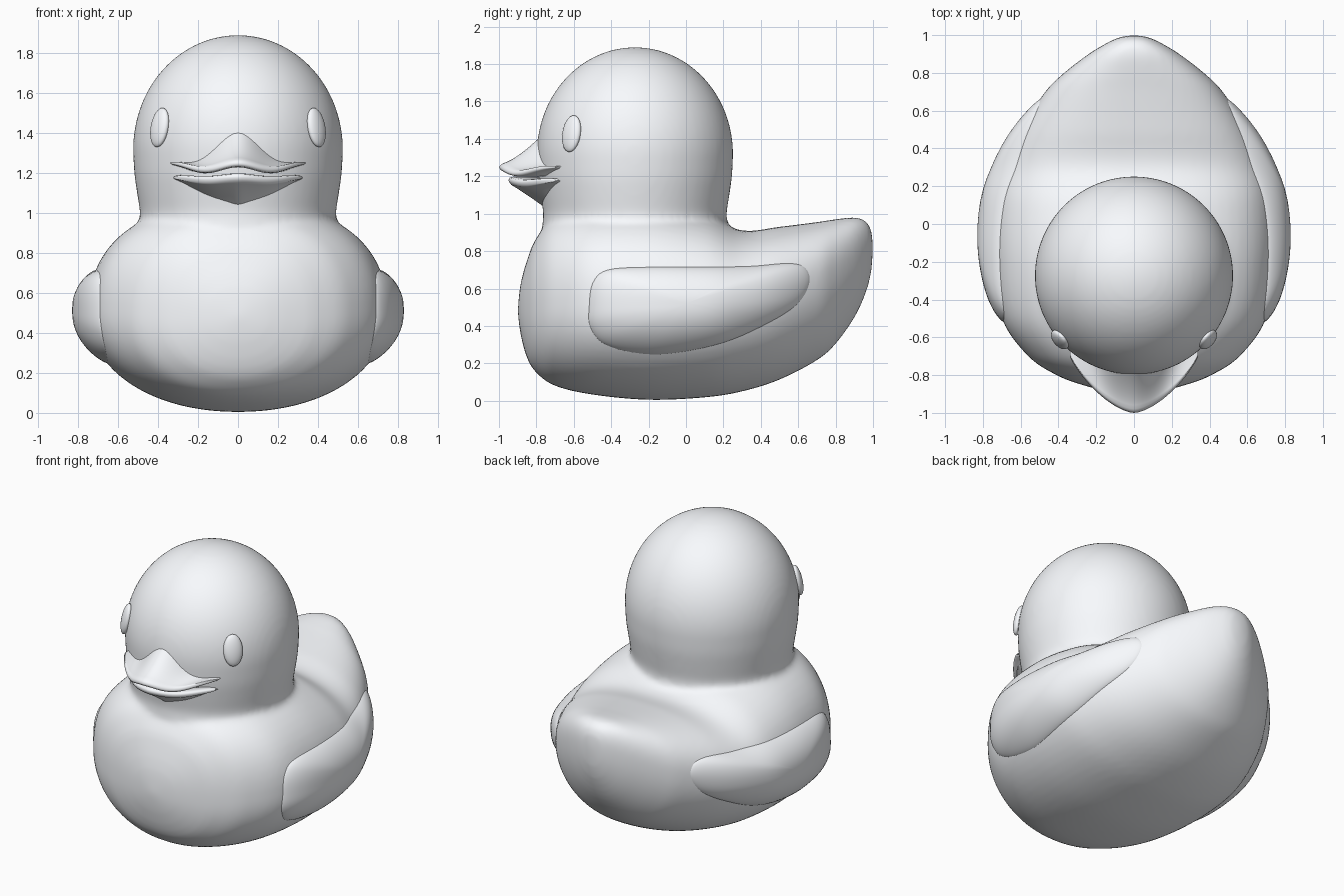
import bpy, bmesh, math
from mathutils import Vector

if "Cube" in bpy.data.objects:
    bpy.data.objects.remove(bpy.data.objects["Cube"])

HEAD_Y = -0.273
white = bpy.data.materials.new("pale_plastic")
white.diffuse_color = (.95, .97, 1.0, 1)
white.use_nodes = True
white.node_tree.nodes["Principled BSDF"].inputs["Base Color"].default_value = white.diffuse_color


def spline(pts, steps, closed=False):
    """Catmull-Rom curve through tuples of any length."""
    pts = [Vector(p) for p in pts]
    n = len(pts)
    pick = (lambda i: pts[i % n]) if closed else (lambda i: pts[max(0, min(n - 1, i))])
    out = []
    for i in range(n if closed else n - 1):
        a, b, c, d = (pick(i + k) for k in (-1, 0, 1, 2))
        for j in range(steps):
            t = j / steps
            out.append(0.5 * (2 * b + (c - a) * t + (2 * a - 5 * b + 4 * c - d) * t * t
                              + (3 * b - a - 3 * c + d) * t ** 3))
    return out if closed else out + [pts[-1]]


def loft(bm, rings):
    """Skin a list of closed rings."""
    rows = [[bm.verts.new(p) for p in r] for r in rings]
    n = len(rows[0])
    for a, b in zip(rows, rows[1:]):
        for i in range(n):
            j = (i + 1) % n
            bm.faces.new((a[i], a[j], b[j], b[i]))


def finish(bm, name):
    bmesh.ops.remove_doubles(bm, verts=bm.verts, dist=1e-4)
    bmesh.ops.recalc_face_normals(bm, faces=bm.faces)
    me = bpy.data.meshes.new(name)
    bm.to_mesh(me)
    bm.free()
    me.shade_smooth()
    me.materials.append(white)
    ob = bpy.data.objects.new(name, me)
    bpy.context.collection.objects.link(ob)
    return ob


# body stations: y, bottom, top, half width, height of widest point
stations = spline([
    (-.90, .48, .48, 0, .48), (-.885, .36, .62, .14, .48), (-.85, .23, .75, .28, .48),
    (-.80, .15, .87, .41, .48), (-.70, .08, .98, .56, .49), (-.50, .033, 1.04, .70, .50),
    (-.20, .005, 1.05, .745, .50), (.10, .018, .99, .735, .50), (.30, .05, .91, .685, .52),
    (.50, .113, .93, .60, .56), (.70, .217, .955, .47, .63), (.80, .305, .97, .37, .68),
    (.90, .445, .98, .24, .75), (.96, .575, .96, .14, .79), (.99, .69, .91, .07, .81),
    (1.0, .82, .82, 0, .82)], 6)


def section(st, count=64):
    y, lo, hi, w, mid = st
    ring = []
    for i in range(count):
        a = 2 * math.pi * i / count
        c, s = math.cos(a), math.sin(a)
        n, h = (2.4, hi - mid) if s > 0 else (2.1, mid - lo)
        ring.append((math.copysign(w * abs(c) ** (2 / n), c), y,
                     mid + math.copysign(h * abs(s) ** (2 / n), s)))
    return ring


def body_x(y, z):
    """Half width of the body surface at a point of the side view."""
    for a, b in zip(stations, stations[1:]):
        if a[0] <= y <= b[0]:
            _, lo, hi, w, mid = a.lerp(b, (y - a[0]) / (b[0] - a[0]))
            n, h = (2.4, hi - mid) if z > mid else (2.1, mid - lo)
            return w * max(0, 1 - (abs(z - mid) / h) ** n) ** (1 / n)


# body with tail, plus head, fused with a soft neck crease
bm = bmesh.new()
loft(bm, [section(s) for s in stations])
profile = [(.525 * math.sin(a), 1.32 + .57 * math.cos(a))
           for a in (math.pi / 2 * i / 20 for i in range(20))]
profile += [tuple(p) for p in spline([(.525, 1.32), (.519, 1.2), (.505, 1.1), (.49, 1.0),
                                      (.495, .94), (.5, .8)], 4)] + [(0, .8)]
loft(bm, [[(r * math.cos(a), HEAD_Y + r * math.sin(a), z)
           for a in (2 * math.pi * i / 64 for i in range(64))] for r, z in profile])
body = finish(bm, "body_and_head")
remesh = body.modifiers.new("fuse", 'REMESH')
remesh.mode, remesh.voxel_size, remesh.use_smooth_shade = 'VOXEL', .018, True
smooth = body.modifiers.new("soften", 'SMOOTH')
smooth.factor, smooth.iterations = .5, 8


# bill halves: a rim curve swept back to the head, up (s=1) or down (s=-1)
def bill(name, width, tip, z_rim, wave, rise, hump, power, s):
    us = [math.sin(math.pi / 2 * i / 24) for i in range(-24, 25)]

    def row(t, dz, inset=0, flat=False):
        pts = []
        for u in us:
            x = width * u * (1 - inset)
            zr = z_rim + wave * math.cos(2 * math.pi * u)
            yr = -.70 + (tip + .70) * (1 - abs(u) ** 1.6) ** .85 + inset * .3
            yh = HEAD_Y + .03 - math.sqrt(.51 ** 2 - x * x)
            lip = dz * (1 - u * u) ** .3
            z = zr + s * (lip + (0 if flat else rise * hump(abs(u)) * t ** power))
            pts.append((x, yr + (yh - yr) * t, z))
        return pts

    rows = [row(1, -.02, flat=True), row(.1, -.02, .03, True), row(.02, -.015, .01, True),
            row(0, 0), row(.03, .012, .01)]
    rows += [row(t / 12, .016) for t in range(1, 13)]
    # each station across the bill becomes one closed ring
    bm = bmesh.new()
    loft(bm, list(zip(*rows)))
    return finish(bm, name)


bill("upper_bill", .34, -1.0, 1.233, .016, .175,
     lambda u: ((1 + math.cos(math.pi * u)) / 2) ** 1.4, 1.5, 1)
bill("lower_bill", .325, -.95, 1.172, .006, .13,
     lambda u: 1.05 - math.sqrt(u * u * 1.1 + .0025), 1.1, -1)

# eyes and wings, one per side
outline = spline([(-.52, .5), (-.5, .63), (-.42, .7), (-.2, .715), (.1, .715), (.35, .72),
                  (.55, .735), (.64, .71), (.662, .63), (.6, .52), (.45, .42), (.2, .31),
                  (-.1, .25), (-.3, .26), (-.45, .31), (-.515, .4)], 5, True)
centre = Vector((0, .52))
for side, label in ((1, "left"), (-1, "right")):
    bpy.ops.mesh.primitive_uv_sphere_add(segments=32, ring_count=16, radius=1)
    eye = bpy.context.object
    eye.name = label + "_eye"
    eye.location = (side * .392, -.612, 1.428)
    eye.scale = (.06, .1, .03)
    eye.rotation_euler = Vector((side * .75, -.65, .2)).to_track_quat('Z', 'Y').to_euler()
    eye.data.materials.append(white)
    bpy.ops.object.shade_smooth()

    bm = bmesh.new()
    rings = []
    for k in range(17):
        f = math.sin(math.pi / 2 * k / 16)
        ring = []
        for p in outline:
            y, z = centre.lerp(p, f)
            lift = .09 * max(0, 1 - f * f) ** .6 - .006
            ring.append((side * (body_x(y, z) + lift), y, z))
        rings.append(ring)
    # tuck the edge into the body
    rings.append([(x - side * .05, y, z) for x, y, z in rings[-1]])
    loft(bm, rings)
    bmesh.ops.holes_fill(bm, edges=[e for e in bm.edges if e.is_boundary], sides=0)
    finish(bm, label + "_wing")
